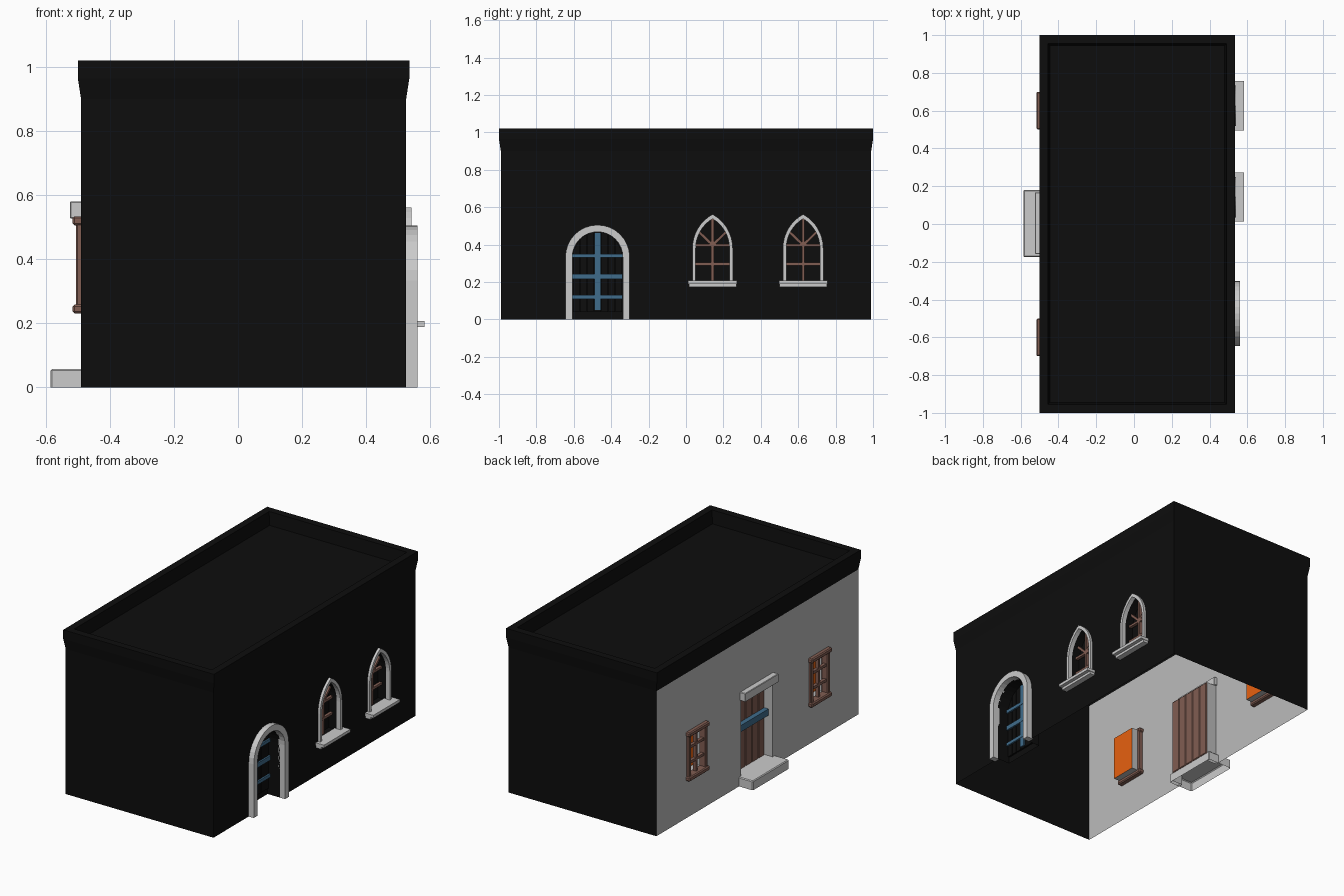
import bpy, bmesh, math

if "Cube" in bpy.data.objects:
    bpy.data.objects.remove(bpy.data.objects["Cube"])

def mat(name, r, g, b):
    m = bpy.data.materials.new(name)
    m.diffuse_color = (r, g, b, 1)
    m.use_nodes = True
    m.node_tree.nodes["Principled BSDF"].inputs["Base Color"].default_value = m.diffuse_color
    return m

BLACK = mat("black_plaster", 0.004, 0.004, 0.004)
BROWN = mat("brown_wood", 0.22, 0.11, 0.085)
BLUE = mat("blue_iron", 0.05, 0.15, 0.26)
ORANGE = mat("orange_glass", 0.8, 0.12, 0.005)
GREY = mat("grey_plaster", 0.5, 0.5, 0.5)

def finish(name, bm, material=None, bevel=0):
    bmesh.ops.recalc_face_normals(bm, faces=bm.faces)
    me = bpy.data.meshes.new(name)
    bm.to_mesh(me)
    bm.free()
    ob = bpy.data.objects.new(name, me)
    bpy.context.collection.objects.link(ob)
    if material:
        me.materials.append(material)
    if bevel:
        mod = ob.modifiers.new("bevel", 'BEVEL')
        mod.width = bevel
        mod.segments = 1
    return ob

def prism(name, pts, x0, x1, material=None, bevel=0):
    """Extrude a (y, z) outline from x0 to x1."""
    bm = bmesh.new()
    f = bm.faces.new([bm.verts.new((x0, y, z)) for y, z in pts])
    ext = bmesh.ops.extrude_face_region(bm, geom=[f])["geom"]
    bmesh.ops.translate(bm, vec=(x1 - x0, 0, 0),
                        verts=[v for v in ext if isinstance(v, bmesh.types.BMVert)])
    return finish(name, bm, material, bevel)

def box(name, x0, x1, y0, y1, z0, z1, material=None, bevel=0):
    return prism(name, [(y0, z0), (y1, z0), (y1, z1), (y0, z1)], x0, x1, material, bevel)

def bar(name, a, b, w, x0, x1, material):
    """Straight bar of width w between two (y, z) points."""
    dy, dz = b[0] - a[0], b[1] - a[1]
    k = w / 2 / math.hypot(dy, dz)
    n = (-dz * k, dy * k)
    return prism(name, [(a[0] + n[0], a[1] + n[1]), (a[0] - n[0], a[1] - n[1]),
                        (b[0] - n[0], b[1] - n[1]), (b[0] + n[0], b[1] + n[1])], x0, x1, material)

def arch(yc, a, h, base, spring, n=8):
    """Arch outline from right foot to left foot: pointed if h > a, round if h == a."""
    r = (a * a + h * h) / (2 * a)
    end = math.asin(min(1, h / r))
    right = [(a - r + r * math.cos(end * i / n), spring + r * math.sin(end * i / n))
             for i in range(n + 1)]
    half = [(a, base)] + right
    half[-1] = (0, spring + h)
    return [(yc + y, z) for y, z in half] + [(yc - y, z) for y, z in half[-2::-1]]

# Building shell: stacked rectangular loops with flared cornice and sunken roof
bm = bmesh.new()
loops = []
for z, o in [(0, 0), (0.9, 0), (0.965, 0.01), (1.02, 0.01), (1.02, -0.035), (0.94, -0.045)]:
    x0, x1, y = -0.49 - o, 0.525 + o, 0.99 + o
    loops.append([bm.verts.new(p) for p in ((x0, -y, z), (x1, -y, z), (x1, y, z), (x0, y, z))])
for lo, hi in zip(loops, loops[1:]):
    for i in range(4):
        bm.faces.new((lo[i], lo[(i + 1) % 4], hi[(i + 1) % 4], hi[i]))
bm.faces.new(loops[0])
bm.faces.new(loops[-1])
building = finish("building_shell", bm, BLACK)

# Door and window recesses
DOOR_Y, GOTHIC = -0.473, (0.142, 0.626)
cutters = [box("cut_left_door", -0.7, -0.42, -0.15, 0.16, -0.1, 0.527),
           prism("cut_arch_door", arch(DOOR_Y, 0.135, 0.135, -0.1, 0.333), 0.44, 0.7)]
cutters += [box("cut_left_window", -0.7, -0.42, y - 0.082, y + 0.082, 0.25, 0.52) for y in (-0.6, 0.6)]
cutters += [prism("cut_arch_window", arch(y, 0.092, 0.162, 0.2, 0.38), 0.46, 0.7) for y in GOTHIC]
bpy.context.view_layer.objects.active = building
for c in cutters:
    mod = building.modifiers.new("recess", 'BOOLEAN')
    mod.operation = 'DIFFERENCE'
    mod.solver = 'EXACT'
    mod.object = c
    bpy.ops.object.modifier_apply(modifier=mod.name)
for c in cutters:
    bpy.data.objects.remove(c)

# Open underside, grey left wall, orange panes
me = building.data
me.materials.clear()
for m in (BLACK, GREY, ORANGE, BROWN):
    me.materials.append(m)
bm = bmesh.new()
bm.from_mesh(me)
bm.normal_update()
bmesh.ops.delete(bm, context='FACES', geom=[f for f in bm.faces if all(v.co.z < 0.001 for v in f.verts)])
for f in bm.faces:
    xs = [v.co.x for v in f.verts]
    f.material_index = 0
    if max(xs) < -0.4 and max(v.co.z for v in f.verts) < 0.91:
        f.material_index = 1
        if min(xs) > -0.43:
            f.material_index = 3 if abs(f.calc_center_median().y) < 0.3 else 2
bm.to_mesh(me)
bm.free()

# Right side: round-arched door
outer = arch(DOOR_Y, 0.172, 0.172, 0, 0.333)
inner = arch(DOOR_Y, 0.135, 0.135, 0, 0.333)
prism("arch_door_frame", outer + inner[::-1], 0.515, 0.56)
N, W = 7, 0.266 / 7
for i in range(N):
    y = -0.133 + W * (i + 0.5)
    top = [0.333 + math.sqrt(max(0, 0.135 ** 2 - (y + s * W * 0.46) ** 2)) for s in (-1, 1)]
    l, r = DOOR_Y + y - W * 0.46, DOOR_Y + y + W * 0.46
    prism("arch_door_plank", [(l, 0.04), (r, 0.04), (r, top[1]), (l, top[0])], 0.435, 0.45, BLACK)
box("arch_door_upright", 0.44, 0.458, DOOR_Y - 0.016, DOOR_Y + 0.016, 0.05, 0.462, BLUE)
for z, h in ((0.12, 0.01), (0.23, 0.014), (0.34, 0.01)):
    box("arch_door_strap", 0.44, 0.46, DOOR_Y - 0.134, DOOR_Y + 0.134, z - h, z + h, BLUE)

# Right side: pointed windows
for y in GOTHIC:
    outer = arch(y, 0.108, 0.182, 0.2, 0.38)
    inner = arch(y, 0.09, 0.158, 0.2, 0.38)
    prism("pointed_window_frame", outer + inner[::-1], 0.515, 0.541)
    box("pointed_window_sill", 0.5, 0.582, y - 0.13, y + 0.13, 0.189, 0.207)
    box("pointed_window_sill_base", 0.52, 0.56, y - 0.127, y + 0.127, 0.174, 0.189)
    bars = [((y, 0.2), (y, 0.54)), ((y - 0.09, 0.296), (y + 0.09, 0.296)),
            ((y - 0.09, 0.397), (y + 0.09, 0.397)),
            ((y, 0.397), (y - 0.075, 0.47)), ((y, 0.397), (y + 0.075, 0.47))]
    for a, b in bars:
        bar("pointed_window_bar", a, b, 0.014, 0.47, 0.488, BROWN)

# Left side: plank door with lintel, latch bar and step
for i in range(5):
    y = -0.15 + 0.062 * i
    box("left_door_plank", -0.435, -0.415, y + 0.001, y + 0.061, 0.05, 0.525, BROWN, 0.004)
box("left_door_latch_bar", -0.465, -0.43, -0.145, 0.155, 0.31, 0.35, BLUE)
box("left_door_lintel", -0.525, -0.47, -0.158, 0.168, 0.527, 0.58, bevel=0.003)
step = box("left_door_step", -0.585, -0.42, -0.175, 0.18, 0, 0.057, bevel=0.005)
bm = bmesh.new()
bm.from_mesh(step.data)
bmesh.ops.delete(bm, context='FACES', geom=[f for f in bm.faces if all(v.co.z < 0.001 for v in f.verts)])
bm.to_mesh(step.data)
bm.free()

# Left side: wooden casement windows
for y in (-0.6, 0.6):
    for z, n in ((0.245, "sill"), (0.52, "head")):
        box("left_window_" + n, -0.516, -0.46, y - 0.1, y + 0.1, z - 0.014, z + 0.014, BROWN, 0.006)
    for s in (-1, 1):
        c = y + s * 0.082
        box("left_window_stile", -0.506, -0.46, c - 0.013, c + 0.013, 0.25, 0.515, BROWN, 0.005)
    box("left_window_mullion", -0.495, -0.475, y - 0.008, y + 0.008, 0.25, 0.515, BROWN)
    for z in (0.335, 0.43):
        box("left_window_bar", -0.495, -0.475, y - 0.085, y + 0.085, z - 0.008, z + 0.008, BROWN)
